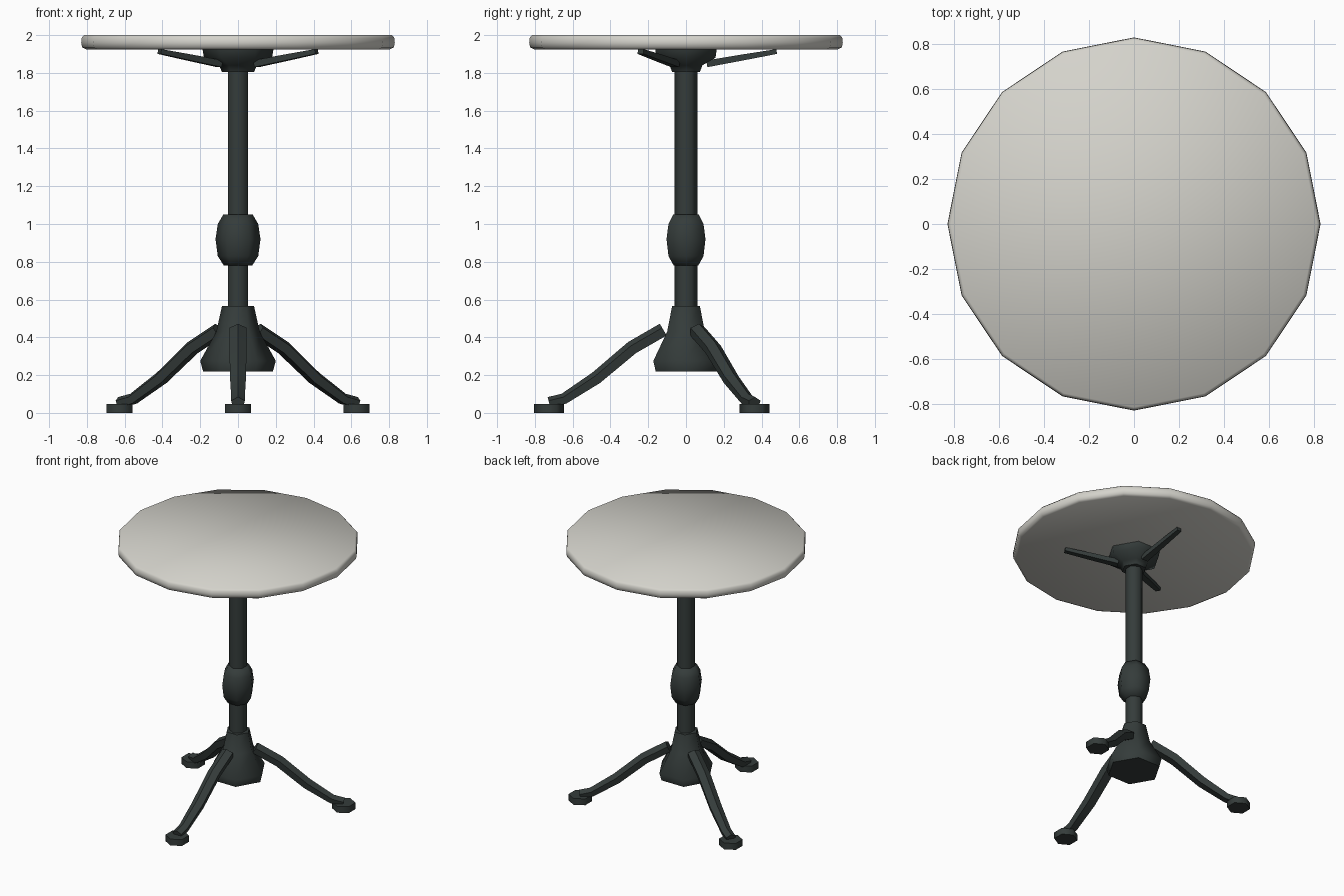
import bpy, bmesh
from math import sin, cos, pi, radians
from mathutils import Vector

if "Cube" in bpy.data.objects:
    bpy.data.objects.remove(bpy.data.objects["Cube"])


def material(name, rgb):
    m = bpy.data.materials.new(name)
    m.diffuse_color = (*rgb, 1)
    m.use_nodes = True
    m.node_tree.nodes["Principled BSDF"].inputs["Base Color"].default_value = m.diffuse_color
    return m


IRON = material("dark_iron", (0.035, 0.045, 0.043))
STONE = material("pale_stone", (0.66, 0.65, 0.60))


def loft(name, rings, mat, smooth=40):
    """Skin a list of equal-length point rings and cap both ends."""
    bm = bmesh.new()
    vs = [[bm.verts.new(p) for p in ring] for ring in rings]
    n = len(vs[0])
    for a, b in zip(vs, vs[1:]):
        for i in range(n):
            j = (i + 1) % n
            bm.faces.new((a[i], a[j], b[j], b[i]))
    bm.faces.new(vs[0])
    bm.faces.new(vs[-1])
    bmesh.ops.recalc_face_normals(bm, faces=bm.faces)
    me = bpy.data.meshes.new(name)
    bm.to_mesh(me)
    bm.free()
    me.materials.append(mat)
    ob = bpy.data.objects.new(name, me)
    bpy.context.collection.objects.link(ob)
    bpy.context.view_layer.objects.active = ob
    ob.select_set(True)
    if smooth:
        bpy.ops.object.shade_smooth_by_angle(angle=radians(smooth))
    ob.select_set(False)
    return ob


def turned(name, profile, sides, mat, turn=0.0, centre=(0, 0), smooth=40):
    """Turned part from (radius, z) points."""
    rings = [[(centre[0] + r * cos(turn + 2 * pi * i / sides),
               centre[1] + r * sin(turn + 2 * pi * i / sides), z)
              for i in range(sides)] for r, z in profile]
    return loft(name, rings, mat, smooth)


def bar(name, path, section, angle, mat):
    """Sweep a (sideways, up, ) section along a radial (r, z) path."""
    out, side = Vector((cos(angle), sin(angle), 0)), Vector((-sin(angle), cos(angle), 0))
    pts = [out * r + Vector((0, 0, z)) for r, z, _ in path]
    rings = []
    for i, p in enumerate(pts):
        t = (pts[min(i + 1, len(pts) - 1)] - pts[max(i - 1, 0)]).normalized()
        up = t.cross(side)
        if up.z < 0:
            up = -up
        rings.append([p + (side * s + up * u) * path[i][2] for s, u in section])
    return loft(name, rings, mat, 25)


# Table top
turned("table_top", [(0.805, 1.925), (0.825, 1.935), (0.83, 1.96), (0.828, 1.985), (0.815, 2.0)],
       16, STONE, smooth=60)

# Column, knob, base bell and top hub
turned("column", [(0.06, 0.45), (0.06, 1.85)], 6, IRON, pi / 6, smooth=65)
turned("column_knob", [(0.075, 0.78), (0.107, 0.83), (0.119, 0.92), (0.107, 1.0), (0.078, 1.05)],
       6, IRON, smooth=65)
turned("base_bell", [(0.185, 0.22), (0.2, 0.275), (0.115, 0.43), (0.085, 0.565)], 6, IRON, smooth=65)
turned("top_hub", [(0.085, 1.805), (0.1, 1.84), (0.18, 1.88), (0.188, 1.925)], 6, IRON, smooth=65)

# Three legs with feet, and three struts between them
leg_path = [(0.12, 0.44, 1), (0.285, 0.345, 1), (0.475, 0.185, 0.95), (0.645, 0.075, 0.8), (0.725, 0.055, 0.8)]
leg_section = [(0, 0.037), (0.045, 0.012), (0.033, -0.035), (-0.033, -0.035), (-0.045, 0.012)]
strut_path = [(0.11, 1.848, 1), (0.29, 1.88, 0.9), (0.48, 1.913, 0.7)]
strut_section = [(0.025, 0.018), (0.025, -0.018), (-0.025, -0.018), (-0.025, 0.018)]
for k in range(3):
    a = -pi / 2 + k * 2 * pi / 3
    bar(f"leg_{k + 1}", leg_path, leg_section, a, IRON)
    turned(f"foot_{k + 1}", [(0.08, 0), (0.08, 0.048)], 6, IRON, a,
           (0.725 * cos(a), 0.725 * sin(a)), smooth=65)
    bar(f"strut_{k + 1}", strut_path, strut_section, a + pi, IRON)
